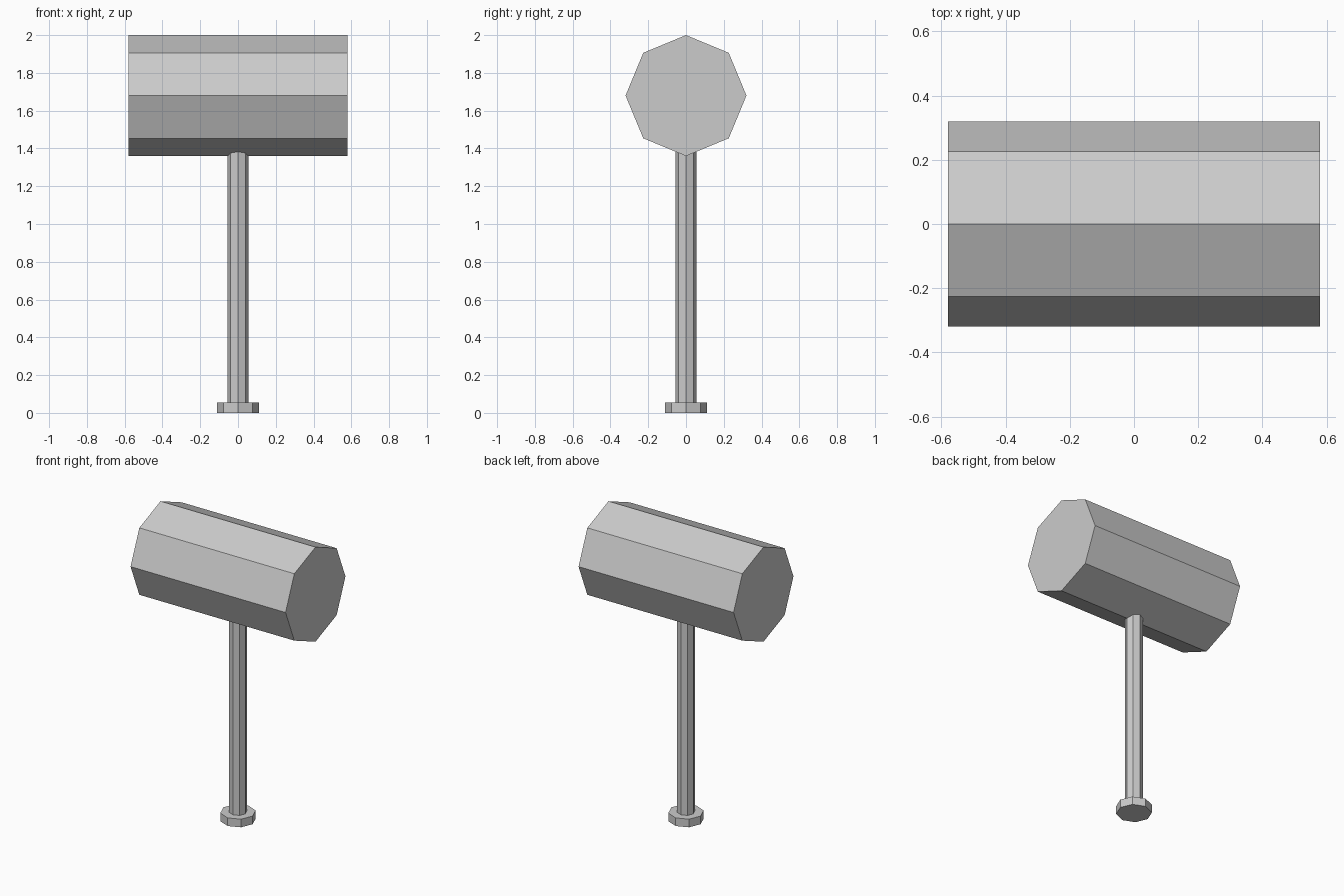
import bpy
from math import pi

if "Cube" in bpy.data.objects:
    bpy.data.objects.remove(bpy.data.objects["Cube"])


def octagon_bar(name, radius, length, location, rotation=(0, 0, 0)):
    """Eight-sided prism with corners on its cross-section axes."""
    bpy.ops.mesh.primitive_cylinder_add(vertices=8, radius=radius, depth=length,
                                        location=location, rotation=rotation)
    bpy.context.object.name = name


# Heavy mallet head lying along x
octagon_bar("head", 0.32, 1.16, (0, 0, 1.68), (0, pi / 2, 0))

# Handle, seated slightly into the head
handle_bottom, handle_top = 0.03, 1.42
octagon_bar("handle", 0.055, handle_top - handle_bottom,
            (0, 0, (handle_top + handle_bottom) / 2))

# Pommel at the foot of the handle
octagon_bar("pommel", 0.11, 0.055, (0, 0, 0.0275))
